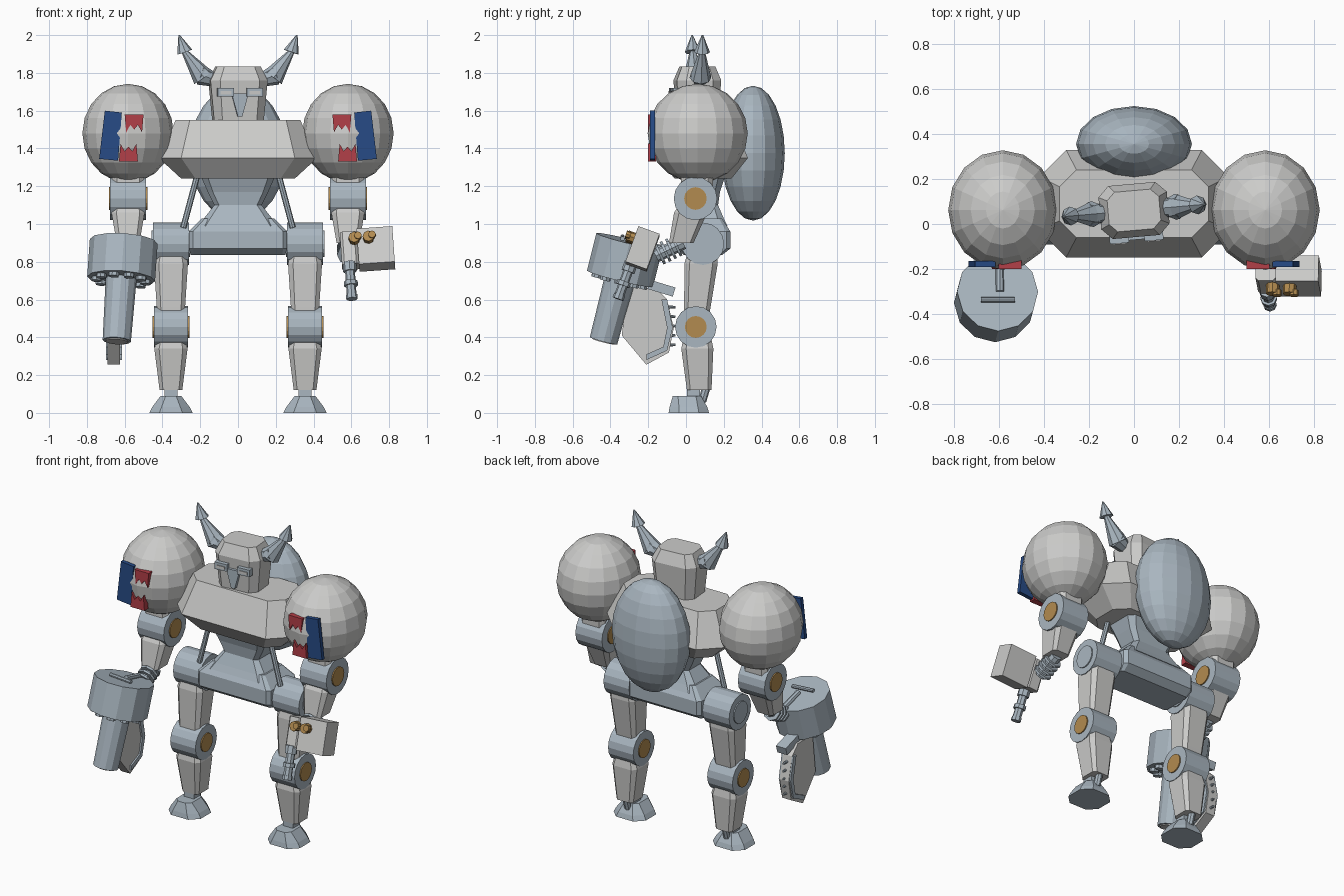
import bpy, bmesh
from math import radians
from mathutils import Matrix, Vector

if "Cube" in bpy.data.objects:
    bpy.data.objects.remove(bpy.data.objects["Cube"])


def material(name, rgb):
    m = bpy.data.materials.new(name)
    m.use_nodes = True
    m.diffuse_color = (*rgb, 1)
    m.node_tree.nodes["Principled BSDF"].inputs["Base Color"].default_value = (*rgb, 1)
    return m


GREY = material("light grey", (0.6, 0.6, 0.59))
STEEL = material("blue grey steel", (0.4, 0.47, 0.53))
GOLD = material("gold", (0.45, 0.26, 0.08))
BLUE = material("blue", (0.02, 0.07, 0.24))
RED = material("red", (0.45, 0.05, 0.065))
ID = Matrix()


def finish(name, bm, mat, M=ID):
    bmesh.ops.recalc_face_normals(bm, faces=bm.faces)
    bm.transform(M)
    me = bpy.data.meshes.new(name)
    bm.to_mesh(me)
    bm.free()
    me.materials.append(mat)
    ob = bpy.data.objects.new(name, me)
    bpy.context.collection.objects.link(ob)
    return ob


def skin(name, rings, mat, M=ID):
    """Join equal rings of points into a closed solid."""
    bm = bmesh.new()
    loops = [[bm.verts.new(p) for p in ring] for ring in rings]
    n = len(loops[0])
    for a, b in zip(loops, loops[1:]):
        for i in range(n):
            bm.faces.new((a[i], a[(i + 1) % n], b[(i + 1) % n], b[i]))
    bm.faces.new(loops[0])
    bm.faces.new(loops[-1])
    return finish(name, bm, mat, M)


def loft(name, sections, mat, cx=0, chamfer=0.3, M=ID):
    """Chamfered box sections: (z, centre y, half x, half y)."""
    rings = []
    for z, cy, hx, hy in sections:
        c = chamfer * min(hx, hy)
        half = [(hx, hy - c), (hx - c, hy), (c - hx, hy), (-hx, hy - c)]
        ring = half + [(-x, -y) for x, y in half]
        rings.append([(cx + x, cy + y, z) for x, y in ring])
    return skin(name, rings, mat, M)


def prism(name, pts, lo, hi, mat, axis="x", M=ID):
    put = (lambda d, p: (d, p[0], p[1])) if axis == "x" else (lambda d, p: (p[0], d, p[1]))
    return skin(name, [[put(d, p) for p in pts] for d in (lo, hi)], mat, M)


def rod(name, a, b, r1, mat, r2=None, segs=8, M=ID):
    a, b = Vector(a), Vector(b)
    bm = bmesh.new()
    bmesh.ops.create_cone(bm, cap_ends=True, segments=segs, radius1=r1,
                          radius2=r1 if r2 is None else r2, depth=(b - a).length)
    turn = (b - a).to_track_quat("Z", "Y").to_matrix().to_4x4()
    return finish(name, bm, mat, M @ Matrix.Translation((a + b) / 2) @ turn)


def box(name, centre, size, mat, M=ID):
    bm = bmesh.new()
    bmesh.ops.create_cube(bm, size=1)
    return finish(name, bm, mat, M @ Matrix.Translation(centre) @ Matrix.Diagonal((*size, 1)))


def ellipsoid(name, centre, radii, mat, rings=10):
    bm = bmesh.new()
    bmesh.ops.create_uvsphere(bm, u_segments=16, v_segments=rings, radius=1)
    return finish(name, bm, mat, Matrix.Translation(centre) @ Matrix.Diagonal((*radii, 1)))


def joint(name, x, y, z, r, half, cap_r, cap_mat):
    """Sideways drum joint with a disc on each end."""
    rod(name, (x - half, y, z), (x + half, y, z), r, STEEL, segs=16)
    rod(name + "_caps", (x - half - 0.007, y, z), (x + half + 0.007, y, z), cap_r, cap_mat, segs=16)


# Torso, waist, pelvis and backpack
loft("torso", [(1.24, 0.09, 0.30, 0.15), (1.35, 0.09, 0.42, 0.238), (1.55, 0.09, 0.33, 0.15)],
     GREY, chamfer=0.5)
loft("waist", [(0.99, 0.09, 0.21, 0.13), (1.03, 0.09, 0.18, 0.11), (1.10, 0.09, 0.125, 0.08),
               (1.17, 0.09, 0.16, 0.09), (1.26, 0.09, 0.2, 0.12)], STEEL)
loft("pelvis", [(0.835, 0.09, 0.25, 0.1), (0.87, 0.09, 0.26, 0.145), (0.96, 0.09, 0.26, 0.145),
                (1.03, 0.09, 0.19, 0.1)], STEEL, chamfer=0.15)
ellipsoid("backpack", (0, 0.355, 1.375), (0.257, 0.168, 0.357), STEEL, 12)

# Head, turned slightly to one side
H = Matrix.Translation((0, 0.06, 0)) @ Matrix.Rotation(radians(5), 4, "Z")
loft("head", [(1.53, 0, 0.13, 0.1), (1.76, 0, 0.152, 0.118), (1.835, 0, 0.115, 0.088)],
     GREY, chamfer=0.4, M=H)
prism("nose", [(-0.045, 1.69), (0.045, 1.69), (0.012, 1.57), (-0.012, 1.57)],
      -0.13, -0.1, STEEL, "y", H)
for s, side in ((1, "left"), (-1, "right")):
    box(side + "_visor", (s * 0.077, -0.122, 1.697), (0.085, 0.036, 0.045), STEEL, H)
    box(side + "_eye", (s * 0.077, -0.141, 1.694), (0.058, 0.006, 0.018), GREY, H)
    rod(side + "_horn_root", (s * 0.12, 0, 1.76), (s * 0.2, 0, 1.79), 0.035, STEEL, 0.055, M=H)
    rod(side + "_horn_shaft", (s * 0.185, 0, 1.775), (s * 0.29, 0, 1.92), 0.058, STEEL, 0.014, M=H)
    rod(side + "_horn_tip", (s * 0.283, 0, 1.91), (s * 0.313, 0, 2.0), 0.042, STEEL, 0.004, M=H)

for s, side in ((1, "left"), (-1, "right")):
    # Shoulder with its painted badge plates
    sx = s * 0.582
    ellipsoid(side + "_shoulder", (sx, 0.062, 1.48), (0.242, 0.265, 0.262), GREY)
    prism(side + "_blue_plate", [(s * x, z) for x, z in
          ((0.635, 1.335), (0.735, 1.345), (0.705, 1.6), (0.615, 1.59))], -0.19, -0.165, BLUE, "y")
    for d, level, x in ((1, "upper", 0.55), (-1, "lower", 0.58)):
        notch = [(-0.05, 0.125), (0.05, 0.125), (0.042, 0.03), (0.02, 0.07), (0, 0.045),
                 (-0.02, 0.07), (-0.042, 0.03)]
        prism(f"{side}_{level}_red_plate", [(s * (x + u), 1.455 + d * v) for u, v in notch],
              -0.2, -0.16, RED, "y")

    # Arm
    loft(side + "_upper_arm", [(1.12, 0.055, 0.085, 0.085), (1.3, 0.06, 0.085, 0.085)], GREY, sx)
    joint(side + "_elbow", sx, 0.05, 1.135, 0.115, 0.095, 0.06, GOLD)
    loft(side + "_forearm", [(0.9, -0.025, 0.06, 0.065), (1.06, 0.025, 0.088, 0.088),
                             (1.13, 0.05, 0.07, 0.07)], GREY, sx)
    a, b = Vector((sx, -0.015, 0.9)), Vector((sx, -0.16, 0.83))
    rod(side + "_wrist", a, b, 0.035, STEEL)
    for i in range(4):
        p = a.lerp(b, 0.2 + i * 0.2)
        rod(f"{side}_wrist_ring_{i}", p, p + (b - a) * 0.09, 0.058, STEEL)

    # Waist strut and leg
    rod(side + "_strut", (s * 0.215, 0.02, 1.26), (s * 0.29, 0.02, 0.98), 0.016, STEEL)
    lx = s * 0.355
    joint(side + "_hip", lx, 0.09, 0.895, 0.112, 0.095, 0.07, STEEL)
    loft(side + "_thigh", [(0.5, 0.055, 0.07, 0.065), (0.56, 0.06, 0.075, 0.07),
                           (0.79, 0.08, 0.09, 0.088), (0.84, 0.085, 0.08, 0.08)], GREY, lx)
    joint(side + "_knee", lx, 0.052, 0.455, 0.11, 0.09, 0.058, GOLD)
    loft(side + "_shin", [(0.12, 0.07, 0.06, 0.065), (0.34, 0.06, 0.088, 0.085),
                          (0.39, 0.06, 0.075, 0.075)], GREY, lx)
    box(side + "_ankle", (lx, 0.04, 0.11), (0.07, 0.07, 0.08), STEEL)
    rod(side + "_heel_piston", (lx, 0.085, 0.06), (lx, 0.115, 0.16), 0.022, STEEL)
    loft(side + "_foot", [(0, 0.015, 0.115, 0.107), (0.03, 0.013, 0.1, 0.1),
                          (0.09, 0.005, 0.055, 0.075)], STEEL, lx, 0.5)

# Left hand gun: boxy body, short barrel and gold sights
G = (Matrix.Translation((0.73, -0.23, 0.868)) @ Matrix.Rotation(radians(-4), 4, "Y")
     @ Matrix.Rotation(radians(-20), 4, "X"))
box("left_gun_body", (0, 0, 0), (0.19, 0.12, 0.2), GREY, G)
loft("left_gun_grip", [(-0.09, 0, 0.045, 0.055), (0.09, 0, 0.045, 0.055)], GREY, -0.14, M=G)
bx, by = -0.145, -0.035
for name, top, end, r in (("barrel", -0.08, -0.27, 0.026), ("barrel_collar", -0.08, -0.13, 0.036),
                          ("barrel_band", -0.185, -0.21, 0.037), ("muzzle", -0.26, -0.285, 0.03)):
    rod("left_gun_" + name, (bx, by, top), (bx, by, end), r, STEEL, M=G)
for i, x in enumerate((-0.11, -0.035)):
    rod(f"sight_mount_{i}", (x, -0.055, 0.04), (x, -0.1, 0.04), 0.03, GOLD, M=G)
    rod(f"sight_lens_{i}", (x + 0.02, -0.085, 0.045), (x + 0.02, -0.11, 0.045), 0.02, GOLD, M=G)

# Right hand cannon: drum, ring of bolts and barrel, along a tilted axis
C = (Matrix.Translation((-0.605, -0.30, 0.908)) @ Matrix.Rotation(radians(4), 4, "Y")
     @ Matrix.Rotation(radians(-14), 4, "X"))
rod("cannon_drum", (0, 0, 0), (0, 0, -0.205), 0.18, STEEL, segs=12, M=C)
rod("cannon_barrel", (0, 0, -0.2), (0, -0.005, -0.545), 0.082, STEEL, 0.075, 12, C)
rod("cannon_muzzle", (0, -0.005, -0.54), (0, -0.005, -0.55), 0.06, GREY, segs=12, M=C)
for i in range(10):
    T = C @ Matrix.Rotation(radians(36 * i), 4, "Z")
    rod(f"drum_bolt_{i}", (0.13, 0, -0.2), (0.13, 0, -0.225), 0.028, STEEL, M=T)
rod("cannon_top_bar", (-0.075, -0.04, 0.01), (0.075, -0.04, 0.01), 0.012, STEEL, M=C)
rod("cannon_top_stem", (0.01, 0.18, 0.005), (0.01, 0, 0.005), 0.018, STEEL, M=C)

# Blade slung behind the cannon barrel
prism("blade", [(-0.31, 0.66), (-0.16, 0.66), (-0.1, 0.6), (-0.065, 0.45), (-0.09, 0.32),
                (-0.21, 0.255), (-0.34, 0.41)], -0.69, -0.625, GREY)
prism("blade_rim", [(-0.13, 0.6), (-0.1, 0.6), (-0.07, 0.45), (-0.1, 0.33), (-0.21, 0.28),
                    (-0.21, 0.31), (-0.12, 0.35), (-0.1, 0.45)], -0.7, -0.615, STEEL)
for i in range(5):
    z = 0.36 + i * 0.05
    rod(f"blade_stud_{i}", (-0.657, -0.12, z), (-0.657, -0.055, z), 0.012, STEEL, 0.006)
K = Matrix.Translation((-0.64, -0.13, 0.66)) @ Matrix.Rotation(radians(-17), 4, "X")
box("blade_bracket", (0, 0, 0), (0.07, 0.14, 0.05), STEEL, K)
